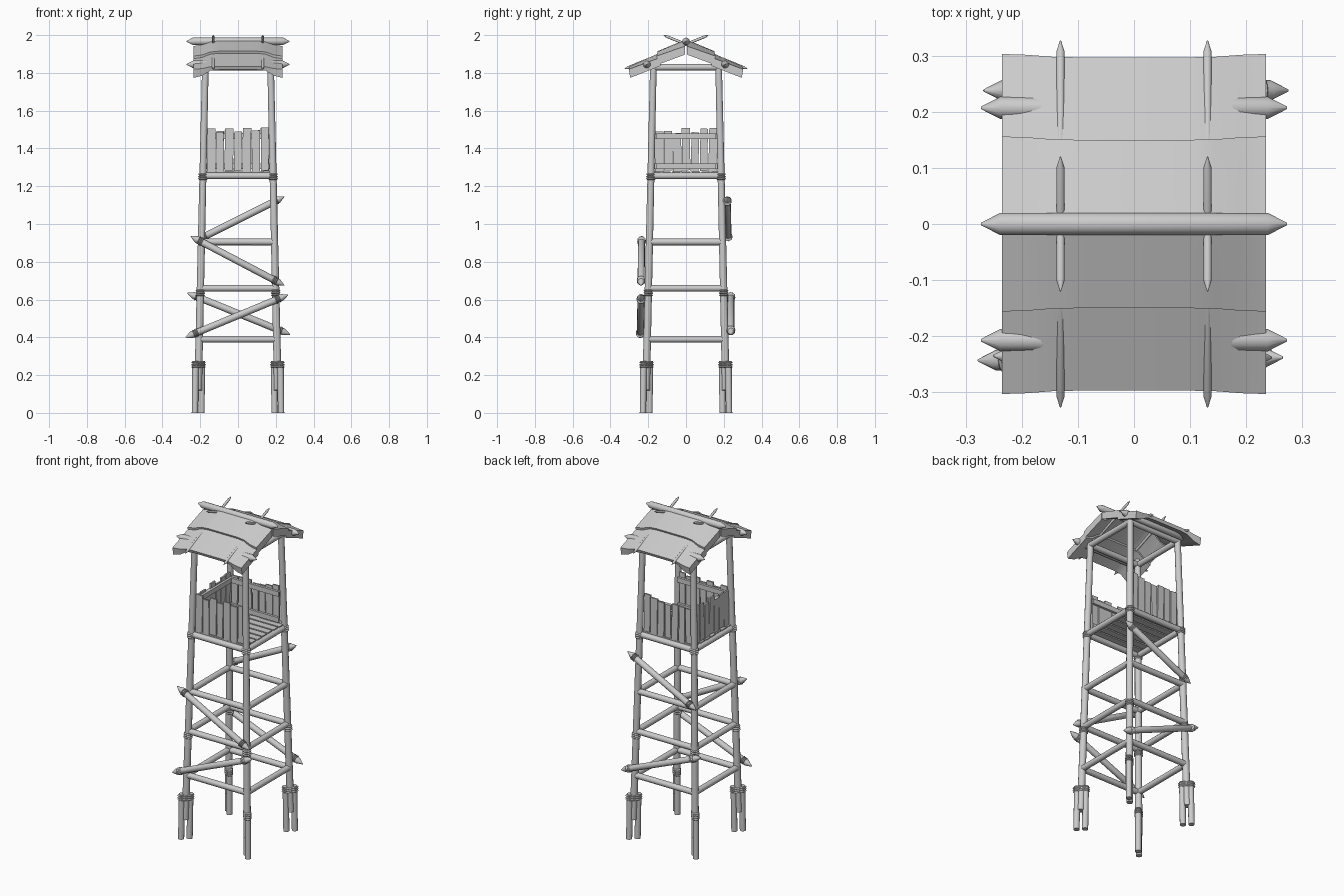
import bpy, bmesh, math, random
from mathutils import Vector, Matrix

random.seed(4)
if "Cube" in bpy.data.objects:
    bpy.data.objects.remove(bpy.data.objects["Cube"], do_unlink=True)

mat = bpy.data.materials.new("weathered_grey")
mat.use_nodes = True
GREY = (0.6, 0.6, 0.6, 1)
mat.diffuse_color = GREY
mat.node_tree.nodes["Principled BSDF"].inputs["Base Color"].default_value = GREY
parts = []


def finish(name, bm):
    bmesh.ops.recalc_face_normals(bm, faces=bm.faces)
    mesh = bpy.data.meshes.new(name)
    bm.to_mesh(mesh)
    bm.free()
    mesh.materials.append(mat)
    ob = bpy.data.objects.new(name, mesh)
    bpy.context.collection.objects.link(ob)
    parts.append(ob)
    return ob


def lathe(name, a, b, stations, sides=12):
    """Round timber from a to b; stations are (distance, radius) pairs."""
    a, b = Vector(a), Vector(b)
    turn = (b - a).to_track_quat('Z', 'Y')
    bm = bmesh.new()
    rings = []
    for d, r in stations:
        rings.append([bm.verts.new(a + turn @ Vector((
            r * math.cos(math.tau * i / sides), r * math.sin(math.tau * i / sides), d)))
            for i in range(sides)])
    for low, high in zip(rings, rings[1:]):
        for i in range(sides):
            j = (i + 1) % sides
            bm.faces.new((low[i], low[j], high[j], high[i]))
    bm.faces.new(rings[0])
    bm.faces.new(rings[-1])
    return finish(name, bm)


def pole(name, a, b, r, r2=None):
    length = (Vector(b) - Vector(a)).length
    return lathe(name, a, b, [(0, r), (length, r2 or r)])


def pointed(name, a, b, r, tip, blunt=0.002):
    length = (Vector(b) - Vector(a)).length
    return lathe(name, a, b, [(0, blunt), (tip, r), (length - tip, r), (length, blunt)])


def rope(name, centre, axis, r, count=3, step=0.012):
    """Rope lashing: a beaded sleeve round a timber."""
    axis = Vector(axis).normalized()
    start = Vector(centre) - axis * step * count / 2
    stations = []
    for k in range(count):
        stations += [(step * (k + t), r + bulge) for t, bulge in
                     ((0.02, -0.004), (0.25, 0.002), (0.5, 0.004), (0.75, 0.002), (0.98, -0.004))]
    return lathe(name, start, start + axis, stations)


def box(name, centre, size, rot=None):
    bm = bmesh.new()
    bmesh.ops.create_cube(bm, size=1)
    m = Matrix.Translation(centre) @ (rot or Matrix()) @ Matrix.Diagonal((*size, 1))
    bmesh.ops.transform(bm, matrix=m, verts=bm.verts)
    return finish(name, bm)


def reach(z):
    """Distance of a leg axis from the centre planes at height z."""
    return 0.214 - 0.0225 * z


# Legs, paired ground stakes and lashings
for sx in (-1, 1):
    for sy in (-1, 1):
        def at(z):
            return Vector((sx * reach(z), sy * reach(z), z))
        pole("leg", at(0.12), at(1.86), 0.021, 0.018)
        for off in (-0.017, 0.017):
            x, y = 0.211 + off, 0.211 + off
            pole("ground_stake", (sx * x, sy * y, 0), (sx * (x - 0.003), sy * (y - 0.003), 0.275), 0.0175)
        lean = at(1) - at(0)
        wrap = rope("stake_lashing", (0, 0, 0), (0, 0, 1), 0.024)
        # stretched along the diagonal so it encloses both stakes
        wrap.data.transform(Matrix.Translation((sx * 0.209, sy * 0.209, 0.255))
                            @ Matrix.Rotation(math.atan2(sy, sx), 4, 'Z') @ Matrix.Diagonal((1.75, 0.85, 1, 1)))
        rope("middle_lashing", at(0.635), lean, 0.022)
        rope("platform_lashing", at(1.25), lean, 0.022)

# Horizontal beams on all four sides
for z in (0.39, 0.66, 0.905, 1.255, 1.83):
    d = reach(z)
    for s in (-1, 1):
        pole("cross_beam", (-d, s * d, z), (d, s * d, z), 0.0175)
        pole("side_beam", (s * d, -d, z), (s * d, d, z), 0.0175)

# Diagonal braces with sharpened ends, on front and back
for y, y2, x1, z1, x2, z2 in (
        (-0.243, -0.238, -0.278, 0.4, 0.265, 0.625),
        (-0.235, -0.238, -0.25, 0.935, 0.245, 0.675),
        (0.238, 0.238, -0.268, 0.635, 0.275, 0.415),
        (0.223, 0.218, -0.225, 0.91, 0.245, 1.145)):
    a, b = Vector((x1, y, z1)), Vector((x2, y2, z2))
    pointed("diagonal_brace", a, b, 0.0185, 0.035)
    for t in (0.1, 0.9):
        rope("brace_lashing", a.lerp(b, t), b - a, 0.019, 3, 0.009)

# Floor boards running across
for i in range(7):
    y = -0.156 + i * 0.052
    box("floor_board", (random.uniform(-0.004, 0.004), y, 1.272), (0.37, 0.043, 0.012))


# Plank walls with inner rails: front, back and one side
def wall(angle):
    rot = Matrix.Rotation(angle, 4, 'Z')
    for i in range(7):
        w = random.uniform(0.038, 0.046)
        top, low = random.uniform(1.48, 1.512), random.uniform(1.272, 1.285)
        tilt = rot @ Matrix.Rotation(random.uniform(-0.025, 0.025), 4, 'Y')
        centre = rot @ Vector((-0.142 + i * 0.0473, -0.172, (top + low) / 2))
        box("wall_plank", centre, (w, 0.01, top - low), tilt)
    for z in (1.305, 1.465):
        box("wall_rail", rot @ Vector((0, -0.16, z)), (0.335, 0.014, 0.03), rot)


for angle in (0, math.pi, -math.pi / 2):
    wall(angle)


# Roof: overlapping sheets that droop and thicken towards the gable ends
def roof_sheet(name, s, y1, z1, y2, z2, droop1, droop2):
    bm = bmesh.new()
    sections = []
    for x, sag, thick in ((-0.235, 1, 0.045), (-0.19, 0.75, 0.038), (-0.145, 0.15, 0.02), (-0.1, 0, 0.018),
                          (0.1, 0, 0.018), (0.145, 0.15, 0.02), (0.19, 0.75, 0.038), (0.235, 1, 0.045)):
        ta, tb = z1 - sag * droop1, z2 - sag * droop2
        flare = 0.006 * sag
        sections.append([bm.verts.new(p) for p in (
            (x, s * y1, ta), (x, s * (y2 + flare), tb),
            (x, s * (y2 + flare - 0.008), tb - thick), (x, s * y1, ta - thick))])
    for a, b in zip(sections, sections[1:]):
        for i in range(4):
            j = (i + 1) % 4
            bm.faces.new((a[i], a[j], b[j], b[i]))
    bm.faces.new(sections[0])
    bm.faces.new(sections[-1])
    finish(name, bm)


for s in (-1, 1):
    roof_sheet("upper_roof", s, 0.004, 1.976, 0.15, 1.915, 0.034, 0.026)
    roof_sheet("lower_roof", s, 0.135, 1.908, 0.297, 1.835, 0.026, 0.016)
    pointed("eave_pole", (-0.273, s * 0.207, 1.845), (0.273, s * 0.207, 1.845), 0.02, 0.035)
    # Crossed sticks piercing the roof at the ridge
    for x in (-0.131, 0.131):
        pointed("crossed_stick", (x, s * 0.327, 1.82), (x, -s * 0.12, 2.0), 0.0075, 0.022, 0.001)
pointed("ridge_pole", (-0.273, 0, 1.967), (0.273, 0, 1.967), 0.02, 0.035)

# Smooth round timbers, keep cut edges crisp
bpy.ops.object.select_all(action='DESELECT')
for ob in parts:
    ob.select_set(True)
bpy.context.view_layer.objects.active = parts[0]
bpy.ops.object.shade_smooth_by_angle(angle=math.radians(35))
